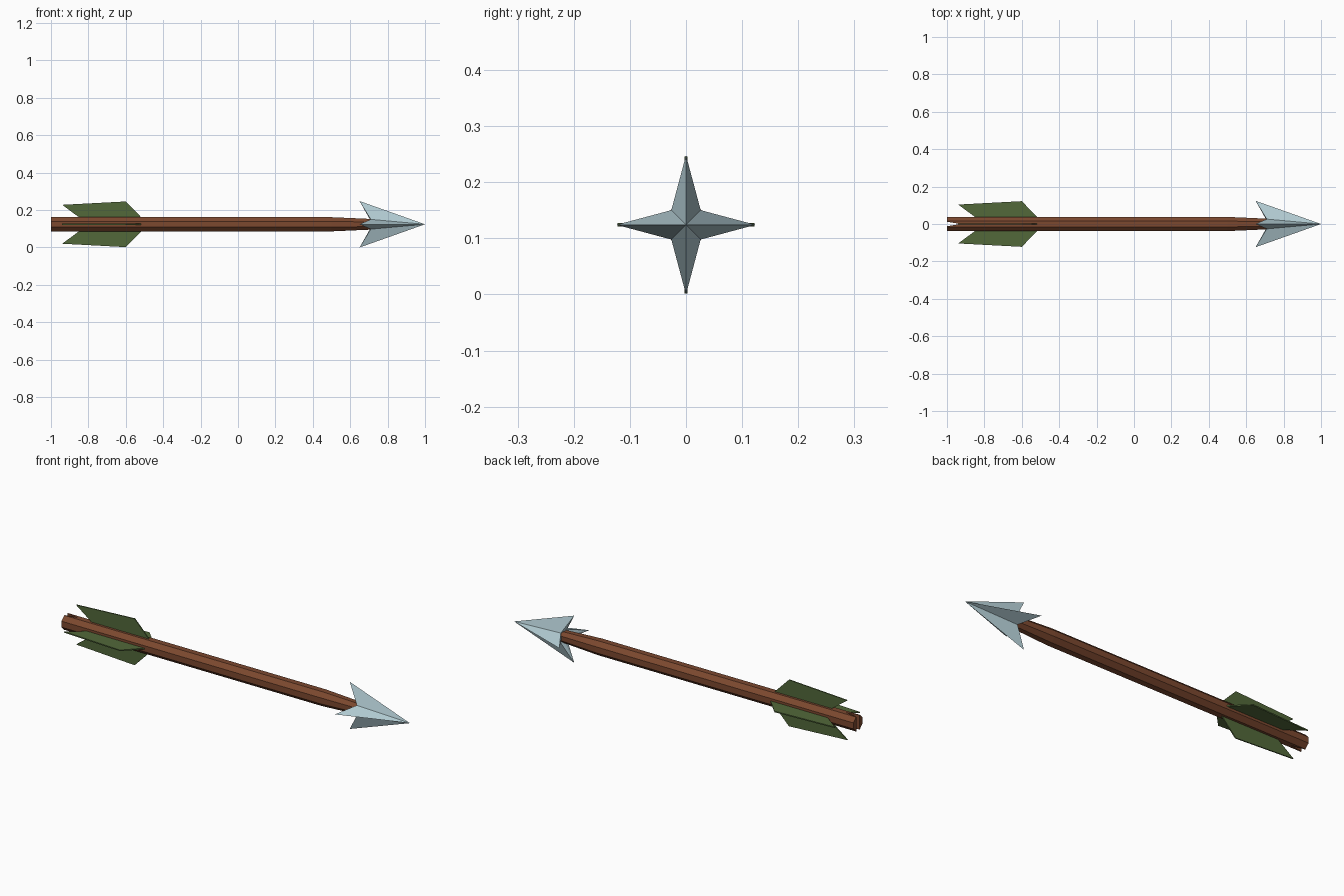
import bpy, bmesh, math
from mathutils import Matrix

if "Cube" in bpy.data.objects:
    bpy.data.objects.remove(bpy.data.objects["Cube"])

CZ = 0.124  # height of the arrow axis


def material(name, rgb):
    m = bpy.data.materials.new(name)
    m.diffuse_color = (*rgb, 1)
    m.use_nodes = True
    m.node_tree.nodes["Principled BSDF"].inputs["Base Color"].default_value = m.diffuse_color
    return m


WOOD = material("brown wood", (0.20, 0.065, 0.028))
STEEL = material("pale steel", (0.46, 0.62, 0.67))
FEATHER = material("green feather", (0.085, 0.14, 0.042))


def make(name, verts, faces, mat):
    bm = bmesh.new()
    vs = [bm.verts.new(v) for v in verts]
    for f in faces:
        bm.faces.new([vs[i] for i in f])
    bmesh.ops.recalc_face_normals(bm, faces=bm.faces)
    me = bpy.data.meshes.new(name)
    bm.to_mesh(me)
    bm.free()
    me.materials.append(mat)
    ob = bpy.data.objects.new(name, me)
    ob.location.z = CZ
    bpy.context.collection.objects.link(ob)
    return ob


# Shaft: eight-sided rod, tapering into the head
N = 8
rings = [(-1.0, 0.041), (0.5, 0.041), (0.75, 0.029)]
verts, faces = [], []
for x, r in rings:
    for i in range(N):
        a = math.tau * (i + 0.5) / N
        verts.append((x, r * math.cos(a), r * math.sin(a)))
for k in range(len(rings) - 1):
    for i in range(N):
        j = (i + 1) % N
        faces.append((k * N + i, k * N + j, (k + 1) * N + j, (k + 1) * N + i))
faces += [tuple(range(N)), tuple(range(2 * N, 3 * N))]
shaft = make("shaft", verts, faces, WOOD)

# Nock: vertical wedge cut out of the rear end
wedge = [(x, y, z) for z in (-0.1, 0.1)
         for x, y in ((-1.05, 0.021), (-1.05, -0.021), (-0.93, 0))]
cutter = make("nock_cutter", wedge,
              [(0, 1, 2), (3, 4, 5), (0, 1, 4, 3), (1, 2, 5, 4), (2, 0, 3, 5)], WOOD)
cutter.hide_render = True
cutter.hide_viewport = True
cut = shaft.modifiers.new("nock", 'BOOLEAN')
cut.operation = 'DIFFERENCE'
cut.solver = 'EXACT'
cut.object = cutter

# Head: four-barbed star point with hollowed back
verts = [(1.0, 0, 0), (0.72, 0, 0)]
for i in range(8):
    a = math.tau * i / 8
    x, r = ((0.65, 0.124), (0.71, 0.037))[i % 2]
    verts.append((x, r * math.cos(a), r * math.sin(a)))
faces = []
for i in range(8):
    a, b = 2 + i, 2 + (i + 1) % 8
    faces += [(0, a, b), (1, b, a)]
make("arrowhead", verts, faces, STEEL)

# Feathers: four thin vanes around the rear
profile = [(-0.84, 0.03), (-0.94, 0.104), (-0.60, 0.122), (-0.51, 0.03)]
T = 0.003
for n in range(4):
    verts = [(x, s * T, z) for s in (-1, 1) for x, z in profile]
    faces = [(0, 1, 2, 3), (4, 5, 6, 7)]
    faces += [(i, (i + 1) % 4, (i + 1) % 4 + 4, i + 4) for i in range(4)]
    vane = make(f"feather_{n + 1}", verts, faces, FEATHER)
    vane.data.transform(Matrix.Rotation(n * math.pi / 2, 4, 'X'))
